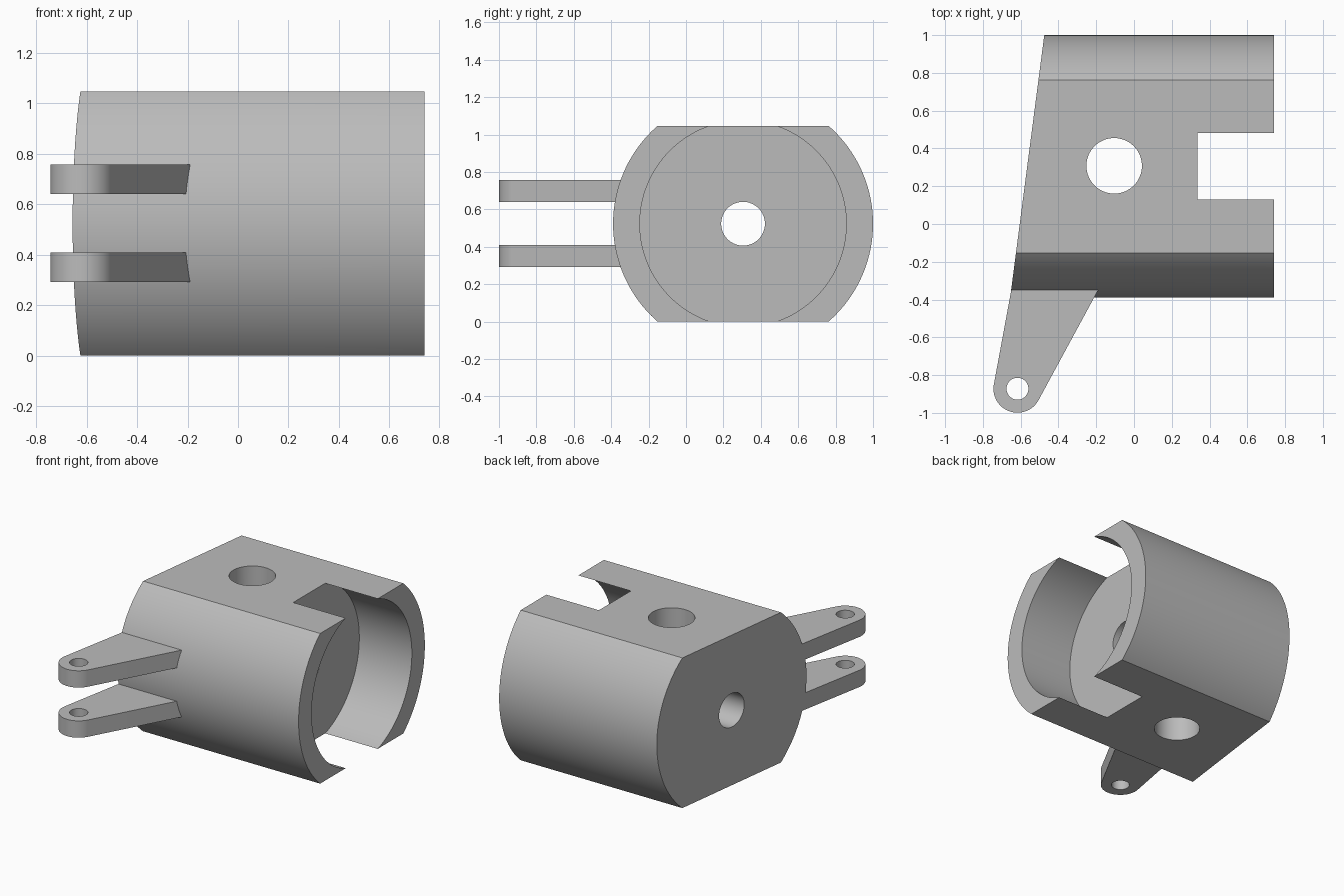
import bpy, bmesh, math
from mathutils import Matrix, Vector

cube = bpy.data.objects.get("Cube")
if cube:
    bpy.data.objects.remove(cube, do_unlink=True)

GREY = (0.5, 0.5, 0.5, 1)
mat = bpy.data.materials.new("plain grey")
mat.use_nodes = True
mat.diffuse_color = GREY
mat.node_tree.nodes["Principled BSDF"].inputs["Base Color"].default_value = GREY

AXIS_Y, AXIS_Z = 0.305, 0.523
RIGHT_END = 0.74
PIVOT = Vector((-0.617, -0.872))


def make_object(name, bm):
    bmesh.ops.recalc_face_normals(bm, faces=bm.faces)
    mesh = bpy.data.meshes.new(name)
    bm.to_mesh(mesh)
    bm.free()
    mesh.materials.append(mat)
    obj = bpy.data.objects.new(name, mesh)
    bpy.context.collection.objects.link(obj)
    return obj


def cylinder(radius, start, end, segments=96):
    """Cylinder between two points."""
    start, end = Vector(start), Vector(end)
    turn = (end - start).to_track_quat("Z", "Y").to_matrix().to_4x4()
    bm = bmesh.new()
    bmesh.ops.create_cone(bm, cap_ends=True, segments=segments, radius1=radius,
                          radius2=radius, depth=(end - start).length,
                          matrix=Matrix.Translation((start + end) / 2) @ turn)
    return bm


def slice_off(bm, point, normal):
    """Remove everything on the normal side of a plane and cap the cut."""
    geom = bm.verts[:] + bm.edges[:] + bm.faces[:]
    cut = bmesh.ops.bisect_plane(bm, geom=geom, plane_co=point, plane_no=normal,
                                 clear_outer=True)["geom_cut"]
    edges = [e for e in cut if isinstance(e, bmesh.types.BMEdge)]
    bmesh.ops.contextual_create(bm, geom=edges)


def drill(obj, *args):
    """Cut a round hole and discard the cutter."""
    cutter = make_object("hole_cutter", cylinder(*args))
    cutter.hide_render = True
    mod = obj.modifiers.new("hole", "BOOLEAN")
    mod.operation, mod.solver, mod.object = "DIFFERENCE", "EXACT", cutter
    bpy.context.view_layer.objects.active = obj
    bpy.ops.object.modifier_apply(modifier=mod.name)
    bpy.data.objects.remove(cutter, do_unlink=True)


def smooth(obj):
    bpy.ops.object.select_all(action="DESELECT")
    obj.select_set(True)
    bpy.context.view_layer.objects.active = obj
    bpy.ops.object.shade_smooth_by_angle(angle=math.radians(25))


# Housing: drum with two flats and a slanted closed end
bm = cylinder(0.695, (-1, AXIS_Y, AXIS_Z), (RIGHT_END, AXIS_Y, AXIS_Z), 128)
slice_off(bm, (0, 0, 2 * AXIS_Z), (0, 0, 1))
slice_off(bm, (0, 0, 0), (0, 0, -1))
slice_off(bm, (-0.475, 1, 0), (-1, 0.13, 0))
housing = make_object("housing", bm)

# Wide bore breaks through both flats, leaving the open slots
drill(housing, 0.552, (0.335, AXIS_Y, AXIS_Z), (1, AXIS_Y, AXIS_Z), 128)
# Axial hole and vertical cross hole
drill(housing, 0.117, (-1, AXIS_Y, AXIS_Z), (0.5, AXIS_Y, AXIS_Z), 64)
drill(housing, 0.147, (-0.105, 0.308, -0.5), (-0.105, 0.308, 1.5), 64)
smooth(housing)

# Pair of tapered hinge lugs with rounded ends
for name, bottom in (("lower_lug", 0.291), ("upper_lug", 0.64)):
    outline = [(-0.179, -0.33), (-0.646, -0.33)]
    for i in range(33):
        a = math.radians(169.6 + i * (331.7 - 169.6) / 32)
        outline.append((PIVOT.x + 0.127 * math.cos(a), PIVOT.y + 0.127 * math.sin(a)))
    bm = bmesh.new()
    face = bm.faces.new([bm.verts.new((x, y, bottom)) for x, y in outline])
    top = bmesh.ops.extrude_face_region(bm, geom=[face])["geom"]
    bmesh.ops.translate(bm, vec=(0, 0, 0.117),
                        verts=[v for v in top if isinstance(v, bmesh.types.BMVert)])
    lug = make_object(name, bm)
    drill(lug, 0.058, (PIVOT.x, PIVOT.y, -0.5), (PIVOT.x, PIVOT.y, 1.5), 48)
    smooth(lug)
